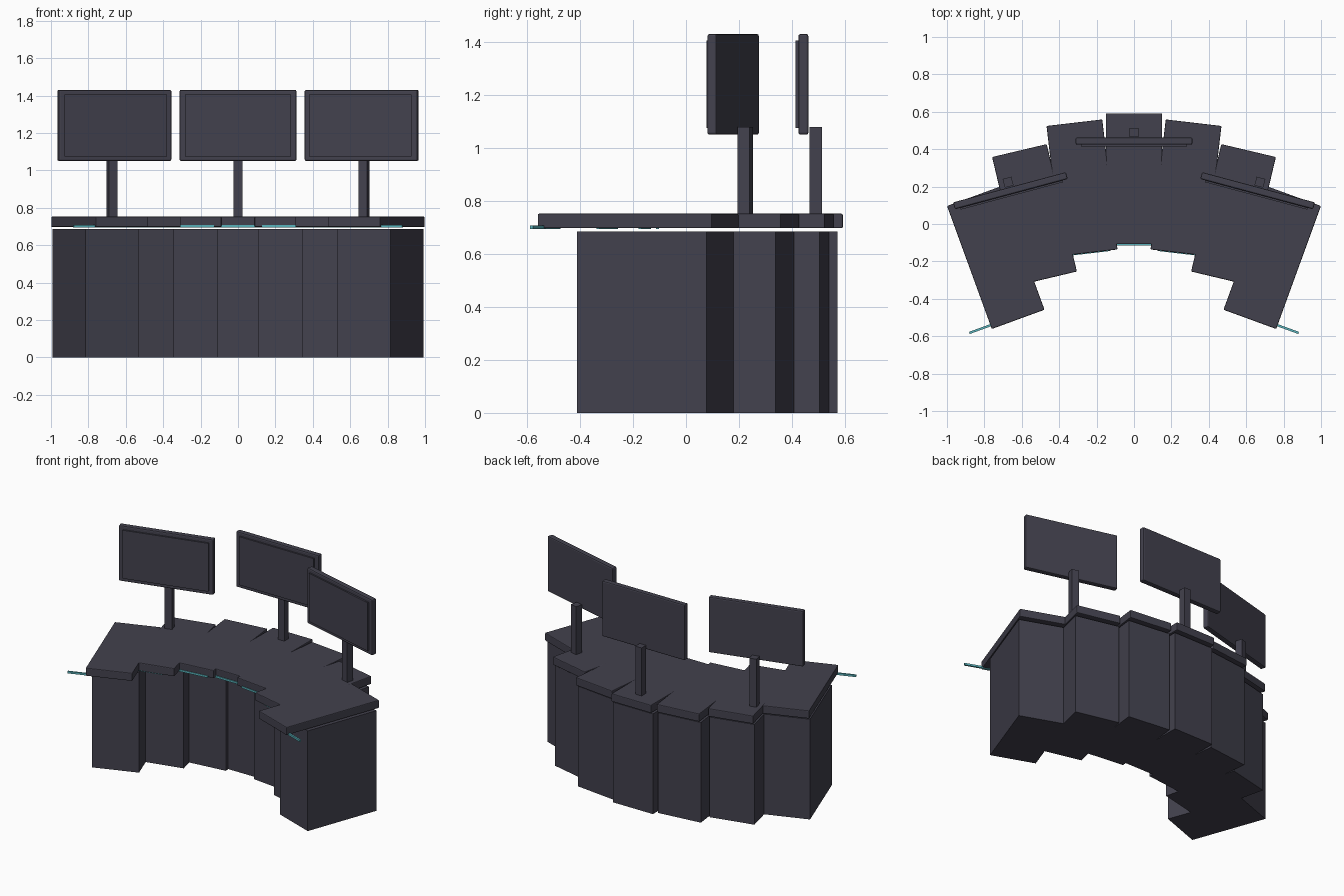
import bpy
from math import radians, sin, cos

cube = bpy.data.objects.get("Cube")
if cube:
    bpy.data.objects.remove(cube, do_unlink=True)


def material(name, colour):
    mat = bpy.data.materials.new(name)
    mat.use_nodes = True
    mat.diffuse_color = (*colour, 1)
    mat.node_tree.nodes["Principled BSDF"].inputs["Base Color"].default_value = (*colour, 1)
    return mat


CHARCOAL = material("charcoal", (0.055, 0.053, 0.075))
TEAL = material("teal light", (0.10, 0.45, 0.50))


def box(name, centre, size, turn, mat, bevel=0.0):
    """Box turned about z by `turn` degrees, with optional rounded edges."""
    bpy.ops.mesh.primitive_cube_add(size=1, location=centre, rotation=(0, 0, radians(turn)))
    obj = bpy.context.object
    obj.name = name
    obj.scale = size
    bpy.ops.object.transform_apply(location=False, rotation=False, scale=True)
    obj.data.materials.append(mat)
    if bevel:
        mod = obj.modifiers.new("soft edges", "BEVEL")
        mod.width = bevel
        mod.segments = 2
    return obj


def behind(x, y, turn, distance):
    """Point moved backwards along a part's own depth axis."""
    a = radians(turn)
    return x - sin(a) * distance, y + cos(a) * distance


def desk_section(label, x, y, turn):
    box(label + "_worktop", (x, y, 0.7245), (0.30, 0.70, 0.055), turn, CHARCOAL, 0.005)
    cx, cy = behind(x, y, turn, 0.07)
    box(label + "_cabinet", (cx, cy, 0.3425), (0.30, 0.52, 0.685), turn, CHARCOAL)
    # light strip keeps a straight forward offset, so outer ones slide sideways
    box(label + "_light_strip", (x, y - 0.35, 0.70), (0.30, 0.012, 0.013), turn, TEAL)


def monitor(label, x, y, turn):
    box(label + "_monitor_frame", (x, y, 1.24), (0.625, 0.038, 0.38), turn, CHARCOAL, 0.008)
    sx, sy = behind(x, y, turn, -0.0215)
    box(label + "_monitor_screen", (sx, sy, 1.24), (0.565, 0.015, 0.33), turn, CHARCOAL)
    px, py = behind(x, y, turn, 0.047)
    box(label + "_monitor_post", (px, py, 0.914), (0.048, 0.048, 0.332), turn, CHARCOAL)


# Centre parts
desk_section("centre", 0, 0.242, 0)
monitor("centre", 0, 0.443, 0)

# Mirrored sections fanning out along the arc
SECTIONS = {"inner": (0.278, 0.194, 6.67), "middle": (0.532, 0.052, 13.33), "outer": (0.739, -0.181, 20)}
for side, s in (("left", 1), ("right", -1)):
    for place, (x, y, turn) in SECTIONS.items():
        desk_section(f"{side}_{place}", s * x, y, -s * turn)
    monitor(side, s * 0.661, 0.178, -s * 15)
